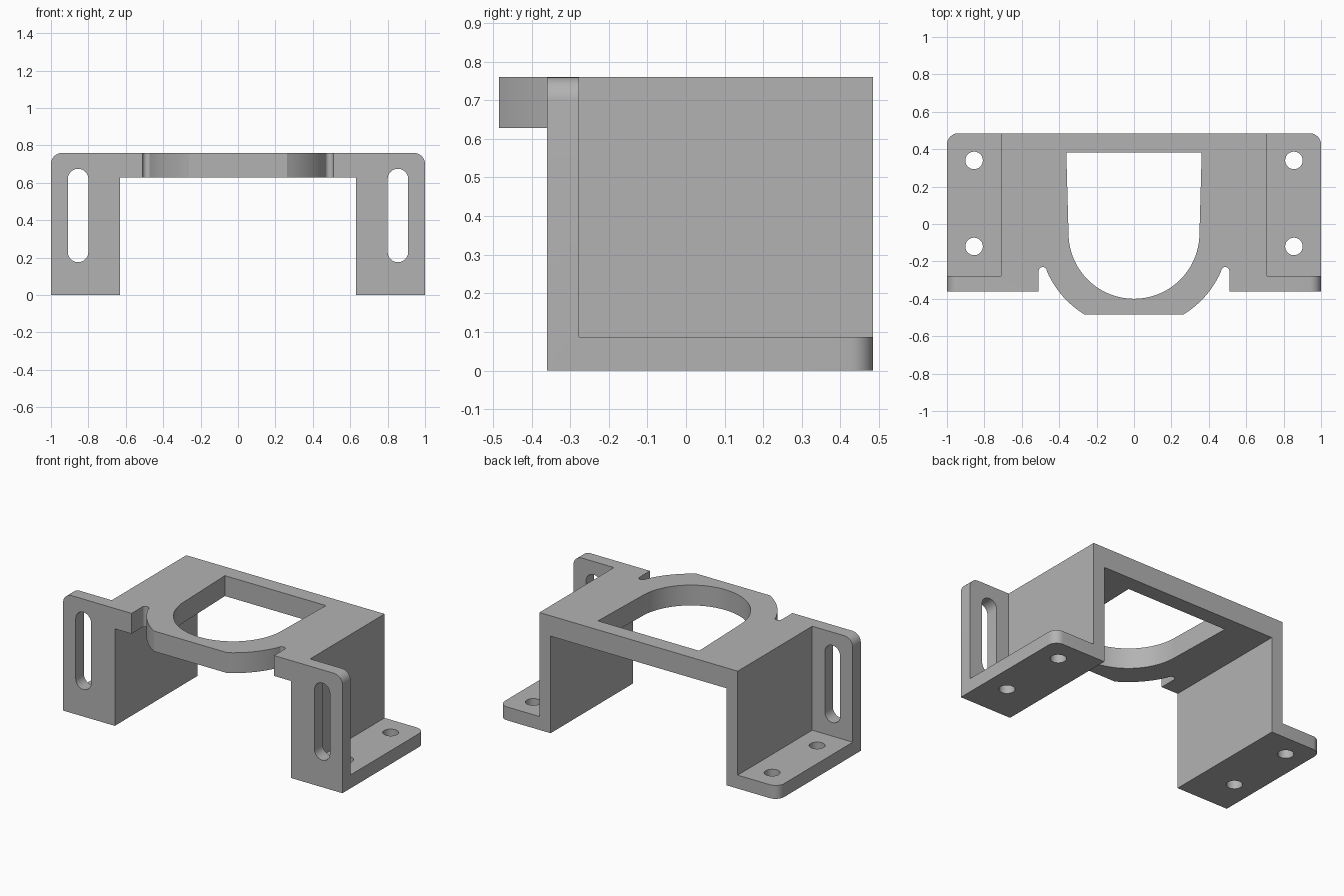
import bpy, bmesh
from math import cos, sin, radians

if "Cube" in bpy.data.objects:
    bpy.data.objects.remove(bpy.data.objects["Cube"], do_unlink=True)

HEIGHT, BACK, FRONT, NOSE = 0.76, 0.485, -0.36, -0.485
INNER, OUTER, FLANGE, FOOT, BRIDGE = 0.63, 0.71, -0.277, 0.087, 0.628
CORNER = 0.06
RING_Y = -0.05      # centre of the rounded opening

grey = bpy.data.materials.new("plain grey")
grey.use_nodes = True
colour = (0.45, 0.45, 0.45, 1)
grey.diffuse_color = colour
grey.node_tree.nodes["Principled BSDF"].inputs["Base Color"].default_value = colour


def arc(cx, cy, r, start, end, steps=12):
    angles = [radians(start + (end - start) * i / steps) for i in range(steps + 1)]
    return [(cx + r * cos(a), cy + r * sin(a)) for a in angles]


def mirrored(half):
    """Close a right-hand half outline with its reflection in x."""
    return half + [(-x, y) for x, y in reversed(half)]


def prism(name, outline, lo, hi, along="z"):
    """Extrude a flat outline along z (xy outline) or y (xz outline)."""
    bm = bmesh.new()
    place = (lambda u, v: (u, v, lo)) if along == "z" else (lambda u, v: (u, lo, v))
    face = bm.faces.new([bm.verts.new(place(u, v)) for u, v in outline])
    moved = bmesh.ops.extrude_face_region(bm, geom=[face])["geom"]
    shift = (0, 0, hi - lo) if along == "z" else (0, hi - lo, 0)
    bmesh.ops.translate(bm, vec=shift, verts=[g for g in moved if isinstance(g, bmesh.types.BMVert)])
    bmesh.ops.recalc_face_normals(bm, faces=bm.faces)
    mesh = bpy.data.meshes.new(name)
    bm.to_mesh(mesh)
    bm.free()
    ob = bpy.data.objects.new(name, mesh)
    bpy.context.collection.objects.link(ob)
    return ob


def rect(x0, x1, y0, y1):
    return [(x0, y0), (x1, y0), (x1, y1), (x0, y1)]


def carve(body, cutter, operation="DIFFERENCE"):
    mod = body.modifiers.new(cutter.name, "BOOLEAN")
    mod.operation, mod.solver, mod.object = operation, "EXACT", cutter
    bpy.context.view_layer.objects.active = body
    bpy.ops.object.modifier_apply(modifier=mod.name)
    bpy.data.objects.remove(cutter, do_unlink=True)


# Plan outline: rounded back corners, relief notches, curved nose
plan = arc(1 - CORNER, BACK - CORNER, CORNER, 90, 0, 8)
plan += [(1, FRONT), (0.51, FRONT)]
plan += arc(0.488, -0.252, 0.022, 0, 180, 10)
plan += arc(0, RING_Y, 0.508, -24, -58.9, 14)[:-1] + [(0.263, NOSE)]
bracket = prism("mounting_bracket", mirrored(plan), 0, HEIGHT)

# Round the upper corners of the front flanges
elevation = arc(1 - CORNER, HEIGHT - CORNER, CORNER, 90, 0, 8) + [(1, 0)]
carve(bracket, prism("elevation", mirrored(elevation), -1, 1, "y"), "INTERSECT")

# Space under the bridge
carve(bracket, prism("underside", rect(-INNER, INNER, -1, 1), -1, BRIDGE))

# Opening through the bridge
opening = [(0.362, 0.383)] + arc(0, RING_Y, 0.35, 0, -90, 20)[:-1]
opening = opening + [(0, RING_Y - 0.35)] + [(-x, y) for x, y in reversed(opening)]
carve(bracket, prism("opening", opening, 0.3, 1))

for side in (-1, 1):
    # Pocket above each foot, outside the wall and behind the flange
    x0, x1 = sorted((side * OUTER, side * 1.2))
    carve(bracket, prism("pocket", rect(x0, x1, FLANGE, 1), FOOT, 1))
    # Long slot in the flange
    cx = side * 0.855
    slot = arc(cx, 0.62, 0.055, 0, 180) + arc(cx, 0.23, 0.055, 180, 360)
    carve(bracket, prism("slot", slot, -0.5, -0.2, "y"))
    # Screw holes in the foot
    for y in (0.34, -0.12):
        carve(bracket, prism("hole", arc(cx, y, 0.047, 0, 360, 28)[:-1], -0.2, 0.2))

bracket.data.materials.clear()
bracket.data.materials.append(grey)
bpy.ops.object.select_all(action="DESELECT")
bracket.select_set(True)
bpy.context.view_layer.objects.active = bracket
bpy.ops.object.shade_smooth_by_angle(angle=radians(25))
